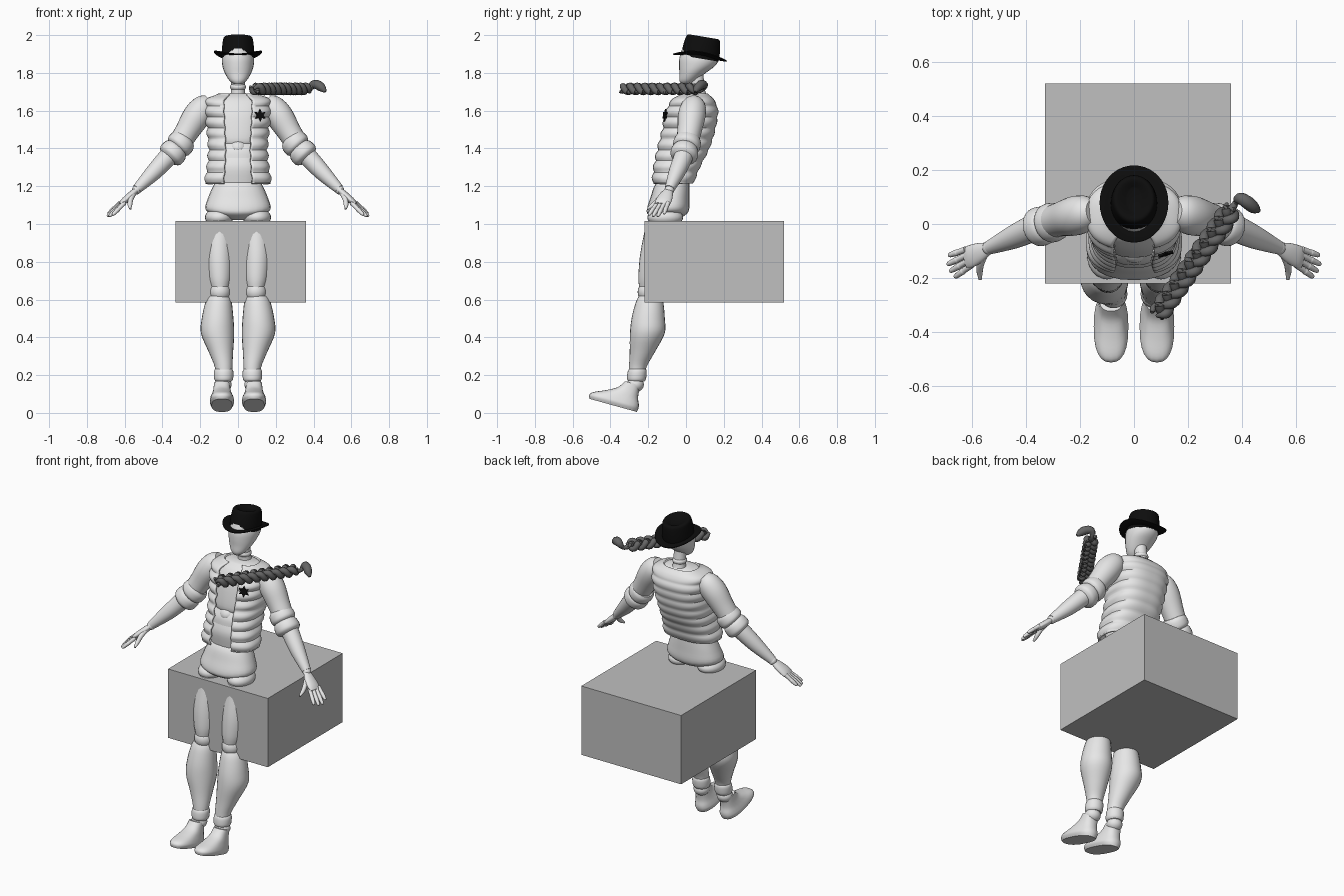
import bpy, bmesh
from math import sin, cos, pi, tau, radians
from mathutils import Vector

if "Cube" in bpy.data.objects:
    bpy.data.objects.remove(bpy.data.objects["Cube"], do_unlink=True)

made = []


def material(name, value):
    mat = bpy.data.materials.new(name)
    mat.use_nodes = True
    colour = (value, value, value, 1)
    mat.diffuse_color = colour
    mat.node_tree.nodes["Principled BSDF"].inputs["Base Color"].default_value = colour
    return mat


white = material("mannequin white", .8)
grey = material("box grey", .53)
dark = material("rope grey", .13)
black = material("hat black", .004)


def finish(name, bm, mat, place=(0, 0, 0), tilt=0):
    """Turn a bmesh into a named object."""
    bmesh.ops.recalc_face_normals(bm, faces=bm.faces)
    mesh = bpy.data.meshes.new(name)
    bm.to_mesh(mesh)
    bm.free()
    obj = bpy.data.objects.new(name, mesh)
    obj.location = place
    obj.rotation_euler.x = radians(tilt)
    mesh.materials.append(mat)
    bpy.context.collection.objects.link(obj)
    made.append(obj)
    return obj


def smooth_rings(rings, steps):
    """Catmull-Rom interpolation through (x, y, z, width, depth) rings."""
    out = []
    last = len(rings) - 1
    for i in range(last):
        quad = [rings[max(0, min(last, i + k))] for k in (-1, 0, 1, 2)]
        for j in range(steps):
            t = j / steps
            out.append([b + .5 * t * (c - a + t * (2 * a - 5 * b + 4 * c - d
                        + t * (3 * (b - c) + d - a))) for a, b, c, d in zip(*quad)])
    out.append(list(rings[last]))
    return out


def loft(name, rings, mat=white, side=1, along=False, steps=4, sides=24,
         power=2, gap=None, puff=0, warp=None, **where):
    """Skin rings; along=True turns them to follow the path, gap leaves the front open."""
    bm = bmesh.new()
    rows = smooth_rings(rings, steps)
    centres = [Vector(r[:3]) for r in rows]
    loops = []
    for i, (x, y, z, a, b) in enumerate(rows):
        t = Vector((0, 0, 1))
        if along:
            t = (centres[min(i + 1, len(rows) - 1)] - centres[max(i - 1, 0)]).normalized()
        u = Vector((0, 1, 0)).cross(t).normalized()
        v = t.cross(u)
        loop = []
        for k in range(sides):
            ang = tau * k / sides
            if gap:
                ang = -pi / 2 + gap + (tau - 2 * gap) * k / (sides - 1)
            c, s = cos(ang), sin(ang)
            swell = puff * abs(sin(pi * z / .058)) * (1 - .5 * max(s, 0))
            c = abs(c) ** (2 / power) * (1 if c > 0 else -1)
            s = abs(s) ** (2 / power) * (1 if s > 0 else -1)
            p = centres[i] + u * c * (a + swell) + v * s * (b + swell)
            if warp:
                p.z += warp(p)
            p.x *= side
            loop.append(bm.verts.new(p))
        loops.append(loop)
    for low, high in zip(loops, loops[1:]):
        for k in range(sides - 1 if gap else sides):
            n = (k + 1) % sides
            bm.faces.new((low[k], low[n], high[n], high[k]))
    if not gap:
        bm.faces.new(loops[0])
        bm.faces.new(loops[-1])
    return finish(name, bm, mat, **where)


def ball(name, centre, size, mat=white):
    bm = bmesh.new()
    bmesh.ops.create_uvsphere(bm, u_segments=24, v_segments=14, radius=1)
    bmesh.ops.scale(bm, vec=size, verts=bm.verts)
    return finish(name, bm, mat, centre)


def tube(name, points, mat=white, sides=10, steps=3, **more):
    """Round tube from (x, y, z, radius) points."""
    return loft(name, [(*p, p[3]) for p in points], mat, along=True,
                sides=sides, steps=steps, **more)


# Seat box
bm = bmesh.new()
bmesh.ops.create_cube(bm, size=1)
bmesh.ops.scale(bm, vec=(.69, .74, .43), verts=bm.verts)
finish("seat_box", bm, grey, (.015, .15, .8))

# Head and neck
loft("head", [(0, 0, 1.74, .02, .025), (0, .01, 1.76, .046, .045), (0, .035, 1.8, .07, .07),
              (0, .06, 1.84, .083, .097), (0, .07, 1.88, .085, .105), (0, .07, 1.93, .07, .09)])
tube("neck", [(0, .07, 1.66, .05), (0, .065, 1.7, .037), (0, .055, 1.8, .036)], sides=20)
ball("neck_joint", (0, .062, 1.725), (.042, .042, .025))


# Hat: brim curls up at the sides, crown has a dented top
def curl(p):
    return 1.6 * p.x * p.x - (.5 * p.y * p.y if p.y < 0 else 0)


hat = dict(place=(0, .075, 1.886), tilt=-9.5, sides=40)
loft("hat_brim", [(0, 0, -.004, .08, .09), (0, 0, -.004, .122, .138), (0, 0, 0, .127, .143),
                  (0, 0, .004, .122, .138), (0, 0, .004, .08, .09)], black, steps=2, warp=curl, **hat)
loft("hat_crown", [(0, 0, -.01, .086, .1), (0, 0, .03, .086, .1), (0, 0, .08, .081, .094),
                   (0, 0, .102, .075, .086), (0, 0, .106, .06, .07), (0, 0, .09, .025, .045)],
     black, **hat)

# Torso
loft("chest", [(0, -.01, 1.41, .1, .1), (0, .005, 1.44, .135, .13), (0, .015, 1.52, .148, .13),
               (0, .03, 1.6, .155, .125), (0, .037, 1.66, .145, .095), (0, .045, 1.69, .085, .06)],
     power=2.4)
ball("belly", (0, -.06, 1.4), (.062, .085, .055))
loft("abdomen", [(0, -.02, 1.43, .11, .1), (0, -.03, 1.39, .135, .115), (0, -.045, 1.35, .13, .108)],
     power=2.3)
loft("waist", [(0, -.045, 1.36, .12, .1), (0, -.055, 1.3, .138, .108), (0, -.065, 1.22, .125, .09)],
     power=2.3)
loft("pelvis", [(0, -.06, 1.24, .11, .075), (0, -.075, 1.2, .132, .093), (0, -.085, 1.14, .158, .103),
                (0, -.095, 1.08, .173, .112), (0, -.1, 1.05, .13, .1), (0, -.1, 1.02, .04, .05)],
     power=2.3)

# Quilted vest, open at the front
vest = loft("vest", [(0, -.07, 1.215, .172, .107), (0, -.05, 1.3, .157, .12), (0, -.015, 1.4, .15, .135),
                     (0, .013, 1.5, .158, .138), (0, .03, 1.6, .168, .136), (0, .037, 1.66, .16, .105),
                     (0, .045, 1.69, .1, .07)],
            steps=11, sides=64, power=2.6, gap=.34, puff=.012)
shell = vest.modifiers.new("thickness", "SOLIDIFY")
shell.thickness = .012

# Star badge on the left breast
bm = bmesh.new()
star = []
for k in range(12):
    r = .033 if k % 2 == 0 else .017
    star.append(bm.verts.new((r * sin(k * pi / 6), r * cos(k * pi / 6), 0)))
face = bm.faces.new(star)
grown = bmesh.ops.extrude_face_region(bm, geom=[face])["geom"]
bmesh.ops.translate(bm, vec=(0, 0, .009),
                    verts=[g for g in grown if isinstance(g, bmesh.types.BMVert)])
badge = finish("star_badge", bm, black, (.116, -.107, 1.575))
badge.rotation_euler = Vector((.3, -1, .15)).to_track_quat("Z", "Y").to_euler()

for s, label in ((1, "left"), (-1, "right")):
    # Legs
    ball(label + "_hip", (s * .1, -.11, 1.035), (.075, .095, .05))
    loft(label + "_thigh", [(.098, -.12, 1.03, .045, .06), (.098, -.125, 1.005, .068, .085),
                            (.098, -.13, .96, .076, .09), (.1, -.152, .83, .077, .092),
                            (.097, -.175, .72, .066, .077), (.095, -.188, .665, .05, .06)], side=s)
    ball(label + "_knee", (s * .095, -.194, .64), (.057, .062, .058))
    loft(label + "_calf", [(.1, -.19, .62, .055, .058), (.103, -.193, .585, .07, .073),
                           (.108, -.2, .5, .084, .088), (.108, -.205, .42, .088, .092),
                           (.09, -.232, .32, .064, .066), (.076, -.256, .24, .046, .046),
                           (.076, -.262, .17, .042, .042)], side=s)
    loft(label + "_boot_cuff", [(.076, -.262, .165, .04, .04), (.076, -.262, .18, .05, .05),
                                (.076, -.258, .22, .051, .05), (.076, -.256, .237, .042, .04)], side=s)
    ball(label + "_ankle", (s * .08, -.268, .15), (.046, .045, .04))
    loft(label + "_foot", [(0, -.13, 0, .055, .13), (0, -.132, .02, .064, .135),
                           (0, -.125, .04, .061, .125), (0, -.1, .068, .053, .088),
                           (0, -.075, .1, .046, .057), (0, -.062, .14, .042, .042)],
         power=2.5, place=(s * .085, -.26, .005), tilt=-15.5)

    # Arms with rolled sleeves
    arm = dict(side=s, sides=24, steps=4)
    tube(label + "_sleeve", [(.15, .045, 1.645, .045), (.18, .04, 1.62, .066), (.22, .03, 1.57, .073),
                             (.27, .018, 1.49, .064), (.32, .003, 1.41, .058)], **arm)
    for k in range(2):
        a = Vector((.276 + .042 * k, .014 - .014 * k, 1.455 - .05 * k))
        d = Vector((.052, -.016, -.056))
        tube(label + "_sleeve_roll", [(*(a + d * f), r) for f, r in
                                      ((0, .056), (.25, .07), (.75, .072), (1, .052))], **arm)
    tube(label + "_forearm", [(.34, -.003, 1.385, .052), (.38, -.018, 1.345, .05),
                              (.45, -.05, 1.27, .043), (.535, -.087, 1.185, .026)], **arm)
    ball(label + "_wrist", (s * .538, -.088, 1.18), (.024, .026, .024))

    # Hands
    loft(label + "_palm", [(.538, -.09, 1.18, .015, .022), (.57, -.105, 1.15, .019, .036),
                           (.605, -.12, 1.12, .017, .042), (.625, -.127, 1.103, .01, .038)],
         side=s, along=True)
    spread = Vector((.35, .9, 0))
    for k in range(4):
        off = (k - 1.5) * .021
        root = Vector((.612, -.123, 1.112)) + spread * off
        reach = Vector((.075, -.04, -.072)) * (.9, 1, 1, .8)[k] + spread * off * .35
        tube(label + "_finger", [(*(root + reach * f), r) for f, r in
                                 ((0, .012), (.45, .011), (.55, .012), (.92, .009), (1, .004))], side=s)
    tube(label + "_thumb", [(.555, -.11, 1.16, .016), (.568, -.145, 1.13, .014),
                            (.572, -.175, 1.1, .012), (.57, -.205, 1.08, .006)], side=s)

# Three-strand braided rope
start, end = Vector((.085, -.34, 1.715)), Vector((.365, .06, 1.715))
across = (end - start).normalized().cross(Vector((0, 0, 1)))
count = 90
for strand in range(3):
    path = []
    for i in range(count + 1):
        f = i / count
        phase = tau * (3.4 * f + strand / 3)
        p = start.lerp(end, f) + across * .026 * sin(phase)
        p.z += .016 * sin(2 * phase)
        path.append((*p, .018 * min(1, .4 + 12 * min(f, 1 - f))))
    tube("rope_strand", path, dark, steps=1)

# Tied rope end with its tuft
tube("rope_tie", [(.35, .04, 1.715, .02), (.375, .075, 1.705, .012), (.385, .09, 1.72, .014)], dark)
tube("rope_tuft", [(.38, .09, 1.715, .014), (.395, .095, 1.735, .022), (.42, .08, 1.737, .025),
                   (.445, .06, 1.72, .022), (.462, .048, 1.7, .008)], dark)

# Smooth shading with crisp edges
bpy.ops.object.select_all(action="DESELECT")
for obj in made:
    if obj.name != "seat_box":
        obj.select_set(True)
        bpy.context.view_layer.objects.active = obj
bpy.ops.object.shade_smooth_by_angle(angle=radians(40))
